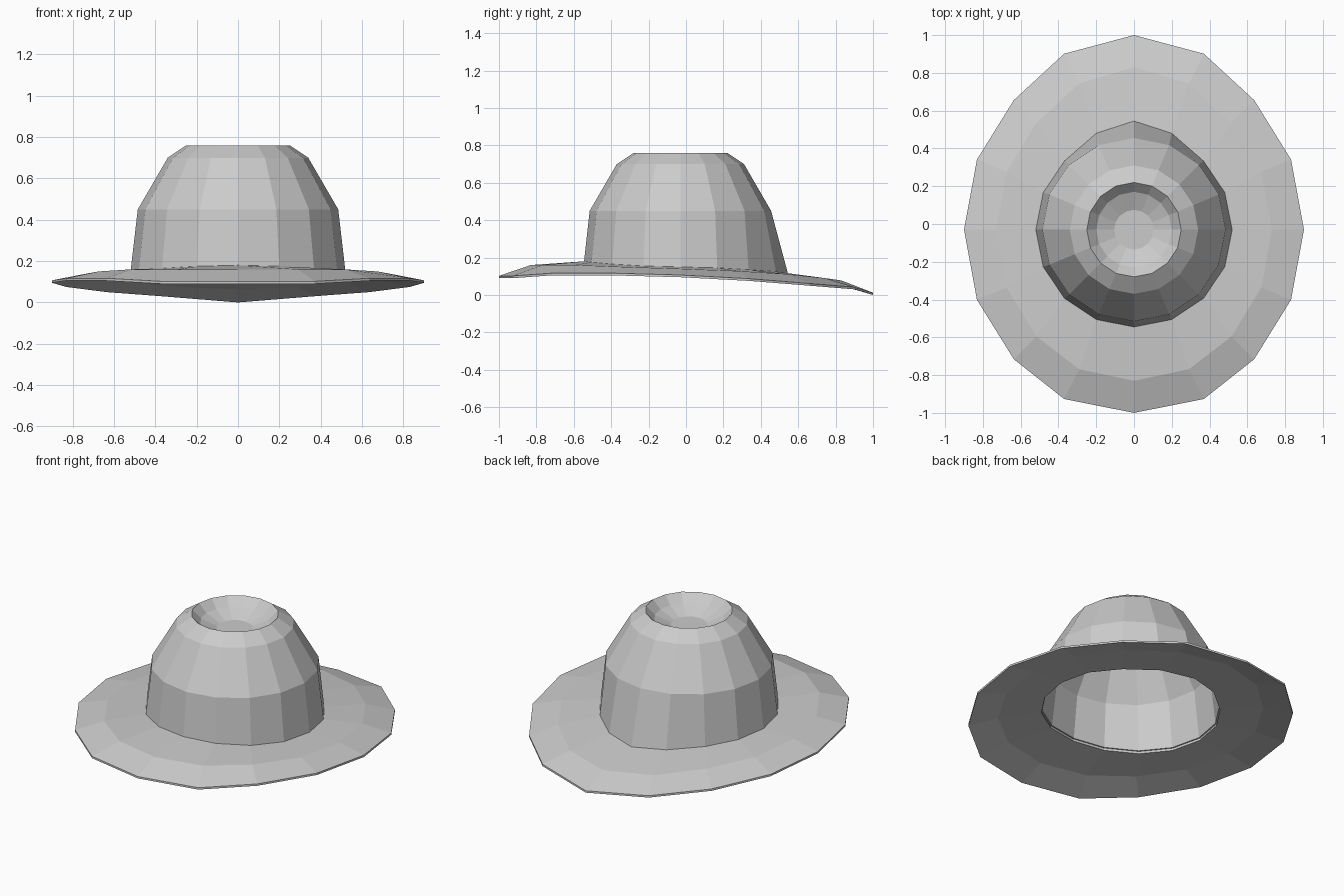
import bpy, bmesh
from math import sin, cos, pi

if "Cube" in bpy.data.objects:
    bpy.data.objects.remove(bpy.data.objects["Cube"])

N = 16
CY = -0.03   # the rings are centred slightly towards the front


def mirror_ring(values):
    """Spread 9 values (back to front) around all 16 sides."""
    return values + values[-2:0:-1]


def brim_ring(rx, ry, heights, dz=0.0, widen=1.0):
    """Elliptical ring starting at the back, pulled out a little at the back."""
    bump = {0: 0.06, 1: 0.035, N - 1: 0.035}
    pts = []
    for i, z in enumerate(mirror_ring(heights)):
        a = pi / 2 - 2 * pi * i / N
        w = widen if i in (1, 7, 9, 15) else 1.0
        pts.append((rx * cos(a) * w, CY + ry * sin(a) + bump.get(i, 0), z + dz))
    return pts


def circle_ring(r, z):
    return [(r * cos(pi / 2 - 2 * pi * i / N), CY + r * sin(pi / 2 - 2 * pi * i / N), z)
            for i in range(N)]


def loft(name, rings, closed=False, cap_end=False):
    bm = bmesh.new()
    loops = [[bm.verts.new(p) for p in ring] for ring in rings]
    pairs = list(zip(loops, loops[1:]))
    if closed:
        pairs.append((loops[-1], loops[0]))
    for a, b in pairs:
        for i in range(N):
            j = (i + 1) % N
            bm.faces.new((a[i], b[i], b[j], a[j]))
    if cap_end:
        bm.faces.new(loops[-1])
    bmesh.ops.recalc_face_normals(bm, faces=bm.faces)
    mesh = bpy.data.meshes.new(name)
    bm.to_mesh(mesh)
    bm.free()
    obj = bpy.data.objects.new(name, mesh)
    bpy.context.collection.objects.link(obj)
    return obj


# Brim heights from back to front
outer_z = [0.0, 0.03, 0.05, 0.075, 0.095, 0.105, 0.105, 0.09, 0.09]
mid_z = [0.078, 0.09, 0.112, 0.128, 0.14, 0.15, 0.16, 0.16, 0.16]
inner_z = [0.115, 0.125, 0.135, 0.145, 0.15, 0.155, 0.165, 0.175, 0.18]

# Brim: thin curved ring, top and underside
loft("brim", [
    brim_ring(0.90, 0.97, outer_z, 0.012, 1.075),
    brim_ring(0.73, 0.80, mid_z, 0.0, 1.04),
    brim_ring(0.52, 0.515, inner_z),
    brim_ring(0.515, 0.51, inner_z, -0.018),
    brim_ring(0.73, 0.80, mid_z, -0.015, 1.04),
    brim_ring(0.90, 0.97, outer_z, 0.0, 1.075),
], closed=True)

# Crown: open below, with a round dent in the top
crown = loft("crown", [
    brim_ring(0.52, 0.515, inner_z),
    circle_ring(0.485, 0.45),
    circle_ring(0.34, 0.70),
    circle_ring(0.25, 0.76),
    circle_ring(0.20, 0.71),
    circle_ring(0.105, 0.67),
], cap_end=True)
shell = crown.modifiers.new("thickness", 'SOLIDIFY')
shell.thickness = 0.01
shell.offset = -1
